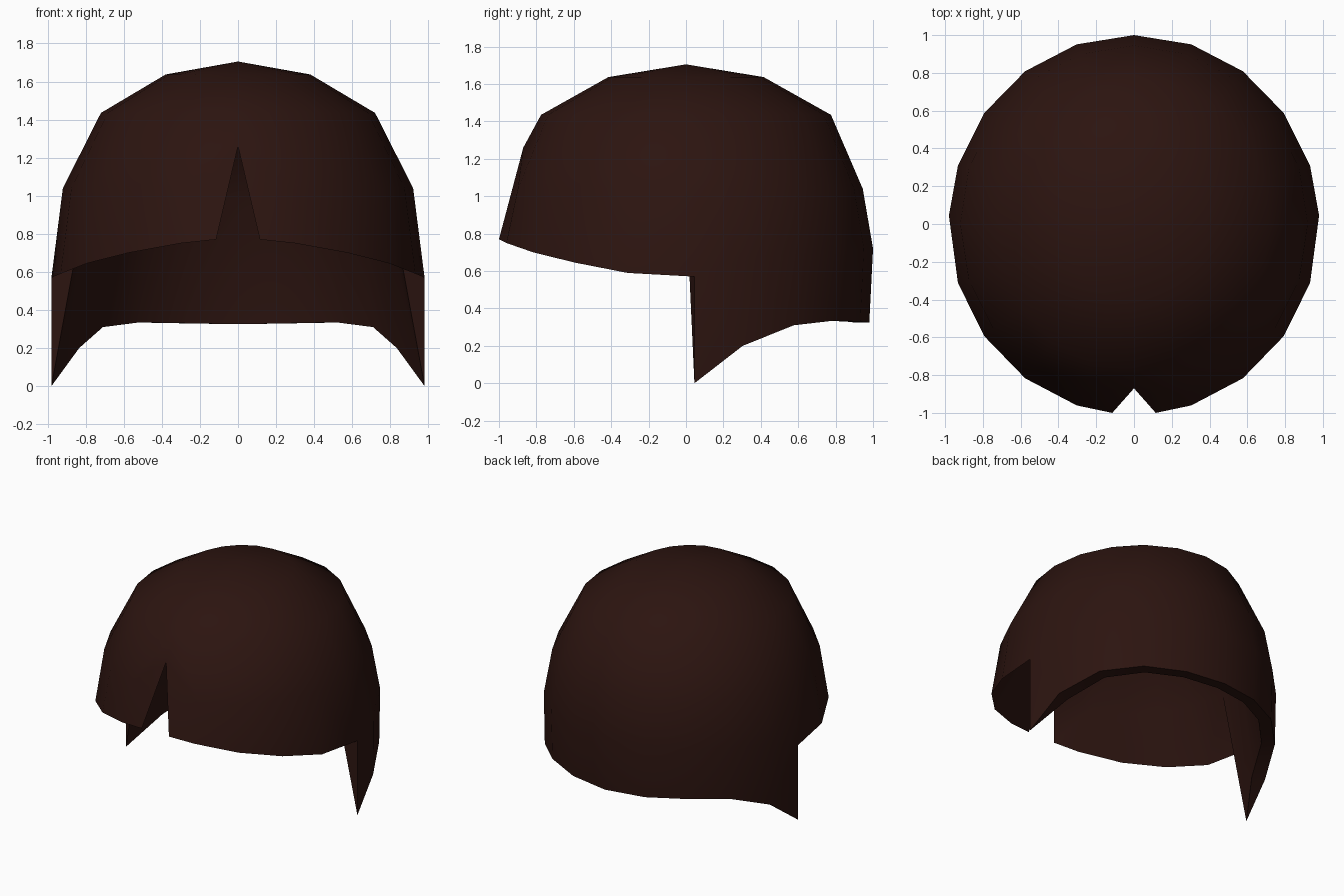
import bpy, bmesh
from math import sin, cos, radians

if "Cube" in bpy.data.objects:
    bpy.data.objects.remove(bpy.data.objects["Cube"])

# Column angles for one half, front centre (-90) to back centre (90)
COLS = range(-90, 91, 18)
RINGS = [(0.38, 0.415, 1.637), (0.72, 0.775, 1.435), (0.92, 0.945, 1.04)]
FRONT_HEM = [0.77, 0.75, 0.70, 0.645, 0.59, 0.57]       # front centre to side
BACK_ROW = [0.57, 0.67, 0.71, 0.72, 0.72, 0.72]         # side to back centre
BACK_HEM = [0.0, 0.20, 0.31, 0.335, 0.33, 0.325]
INNER = [(0.80, 0.82, 0.98), (0.60, 0.63, 1.33), (0.32, 0.34, 1.51)]

bm = bmesh.new()


def xy(deg, rx, ry):
    a = radians(deg)
    return max(0, rx * cos(a)), ry * sin(a)


def ring(rx, ry, z):
    return [bm.verts.new((*xy(d, rx, ry), z)) for d in COLS]


def strip(a, b):
    for i in range(len(a) - 1):
        face = []
        for v in (a[i], b[i], b[i + 1], a[i + 1]):
            if v not in face:
                face.append(v)
        bm.faces.new(face)


def fan(z, row):
    tip = bm.verts.new((0, 0, z))
    for a, b in zip(row, row[1:]):
        bm.faces.new((tip, a, b))


# Crown rings
rows = [ring(*r) for r in RINGS]
rows[2][0].co = (0, -0.87, 1.26)                        # top of the parting notch

# Widest row: the hem in front, a plain ring behind
row = []
for i, d in enumerate(COLS):
    x, y = xy(d, 0.98, 1.01 if d < 0 else 1.0)
    row.append(bm.verts.new((x, y, FRONT_HEM[i] if i < 6 else BACK_ROW[i - 5])))
row[0].co = (0.115, -1.0, 0.77)
row[5].co.y = 0.045
rows.append(row)
fan(1.705, rows[0])
for a, b in zip(rows, rows[1:]):
    strip(a, b)

# Back drop with pointed sideburn, then an inward lip
back = [bm.verts.new((*xy(18 * i, 0.98, 0.98), z)) for i, z in enumerate(BACK_HEM)]
back[0].co.y = 0.045
strip(row[5:], back)
lip = [back[0]] + [bm.verts.new((v.co.x * 0.895, v.co.y * 0.92, v.co.z)) for v in back[1:]]
strip(back, lip)

# Inner lining, meeting the front hem and the back lip
lining = [ring(*r) for r in INNER]
lining[0][0].co = rows[2][0].co
strip(lip, lining[0][5:])
bm.faces.new((row[5], lip[0], lining[0][5]))
strip(row[:6], lining[0][:6])
for a, b in zip(lining, lining[1:]):
    strip(a, b)
fan(1.57, lining[-1])

bmesh.ops.recalc_face_normals(bm, faces=bm.faces)
me = bpy.data.meshes.new("hair_cap")
bm.to_mesh(me)
bm.free()

hair = bpy.data.objects.new("hair_cap", me)
bpy.context.collection.objects.link(hair)
mirror = hair.modifiers.new("mirror", 'MIRROR')
mirror.use_clip = True
mirror.merge_threshold = 0.001
bpy.context.view_layer.objects.active = hair
hair.select_set(True)
bpy.ops.object.shade_smooth_by_angle(angle=radians(50))

mat = bpy.data.materials.new("dark_brown")
mat.diffuse_color = (0.025, 0.007, 0.005, 1)
mat.use_nodes = True
mat.node_tree.nodes["Principled BSDF"].inputs["Base Color"].default_value = mat.diffuse_color
me.materials.append(mat)
